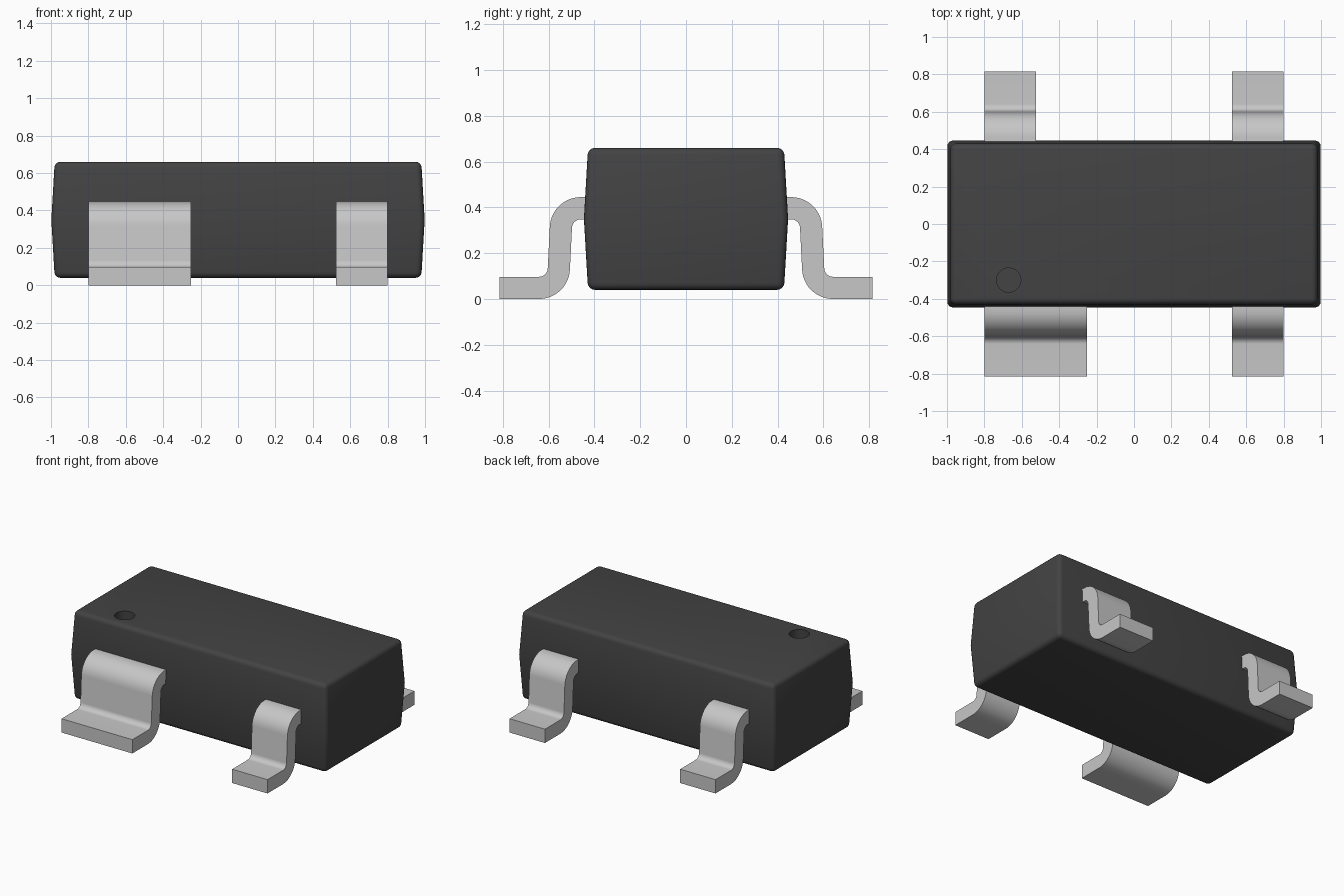
import bpy, bmesh, math

cube = bpy.data.objects.get("Cube")
if cube:
    bpy.data.objects.remove(cube, do_unlink=True)


def material(name, value):
    m = bpy.data.materials.new(name)
    m.use_nodes = True
    col = (value, value, value, 1)
    m.diffuse_color = col
    m.node_tree.nodes["Principled BSDF"].inputs["Base Color"].default_value = col
    return m


BLACK = material("black plastic", 0.056)
METAL = material("light grey metal", 0.57)


def add_object(name, bm, mat):
    bmesh.ops.recalc_face_normals(bm, faces=bm.faces)
    me = bpy.data.meshes.new(name)
    bm.to_mesh(me)
    bm.free()
    me.materials.append(mat)
    ob = bpy.data.objects.new(name, me)
    bpy.context.collection.objects.link(ob)
    return ob


def activate(ob):
    bpy.ops.object.select_all(action='DESELECT')
    ob.select_set(True)
    bpy.context.view_layer.objects.active = ob


def smooth(ob, angle):
    activate(ob)
    bpy.ops.object.shade_smooth_by_angle(angle=math.radians(angle))


# Moulded body: three stacked rectangles, widest at the parting line
bm = bmesh.new()
rings = []
for z, hx, hy in ((0.04, 0.98, 0.428), (0.35, 0.998, 0.446), (0.66, 0.98, 0.428)):
    rings.append([bm.verts.new((sx * hx, sy * hy, z))
                  for sx, sy in ((-1, -1), (1, -1), (1, 1), (-1, 1))])
for a, b in zip(rings, rings[1:]):
    for i in range(4):
        j = (i + 1) % 4
        bm.faces.new((a[i], a[j], b[j], b[i]))
bm.faces.new(rings[0][::-1])
bm.faces.new(rings[-1])
body = add_object("body", bm, BLACK)
bevel = body.modifiers.new("rounded edges", 'BEVEL')
bevel.width = 0.03
bevel.segments = 4
bevel.limit_method = 'ANGLE'
bevel.angle_limit = math.radians(30)

# Round pin-one recess cut into the top
bm = bmesh.new()
bmesh.ops.create_cone(bm, cap_ends=True, segments=40, radius1=0.065,
                      radius2=0.065, depth=0.16)
bmesh.ops.translate(bm, verts=bm.verts, vec=(-0.67, -0.30, 0.66))
cutter = add_object("recess_cutter", bm, BLACK)
cutter.hide_render = True
cut = body.modifiers.new("pin one recess", 'BOOLEAN')
cut.object = cutter
cut.operation = 'DIFFERENCE'
cut.solver = 'EXACT'
activate(body)
for m in ("rounded edges", "pin one recess"):
    bpy.ops.object.modifier_apply(modifier=m)
bpy.data.objects.remove(cutter, do_unlink=True)
smooth(body, 25)


# Gull-wing lead: two bends with shared centres, swept as a strip of thickness
BIG, SMALL, STEPS = 0.135, 0.038, 10


def arc(cy, cz, r, start, end):
    return [(cy + r * math.cos(math.radians(start + (end - start) * i / STEPS)),
             cz + r * math.sin(math.radians(start + (end - start) * i / STEPS)))
            for i in range(STEPS + 1)]


upper = [(0.38, 0.445)] + arc(0.46, 0.31, BIG, 90, 4) \
    + arc(0.642, 0.135, SMALL, 184, 270) + [(0.815, 0.097)]
lower = [(0.38, 0.348)] + arc(0.46, 0.31, SMALL, 90, 4) \
    + arc(0.642, 0.135, BIG, 184, 270) + [(0.815, 0.0)]


def lead(name, x0, x1, side):
    bm = bmesh.new()
    cols = [[bm.verts.new((x, side * y, z)) for x, (y, z) in
             ((x0, u), (x1, u), (x1, l), (x0, l))] for u, l in zip(upper, lower)]
    for a, b in zip(cols, cols[1:]):
        for i in range(4):
            j = (i + 1) % 4
            bm.faces.new((a[i], a[j], b[j], b[i]))
    bm.faces.new(cols[0])
    bm.faces.new(cols[-1][::-1])
    smooth(add_object(name, bm, METAL), 30)


lead("front_wide_lead", -0.80, -0.25, -1)
lead("front_narrow_lead", 0.525, 0.80, -1)
lead("back_right_lead", -0.80, -0.525, 1)
lead("back_left_lead", 0.525, 0.80, 1)
